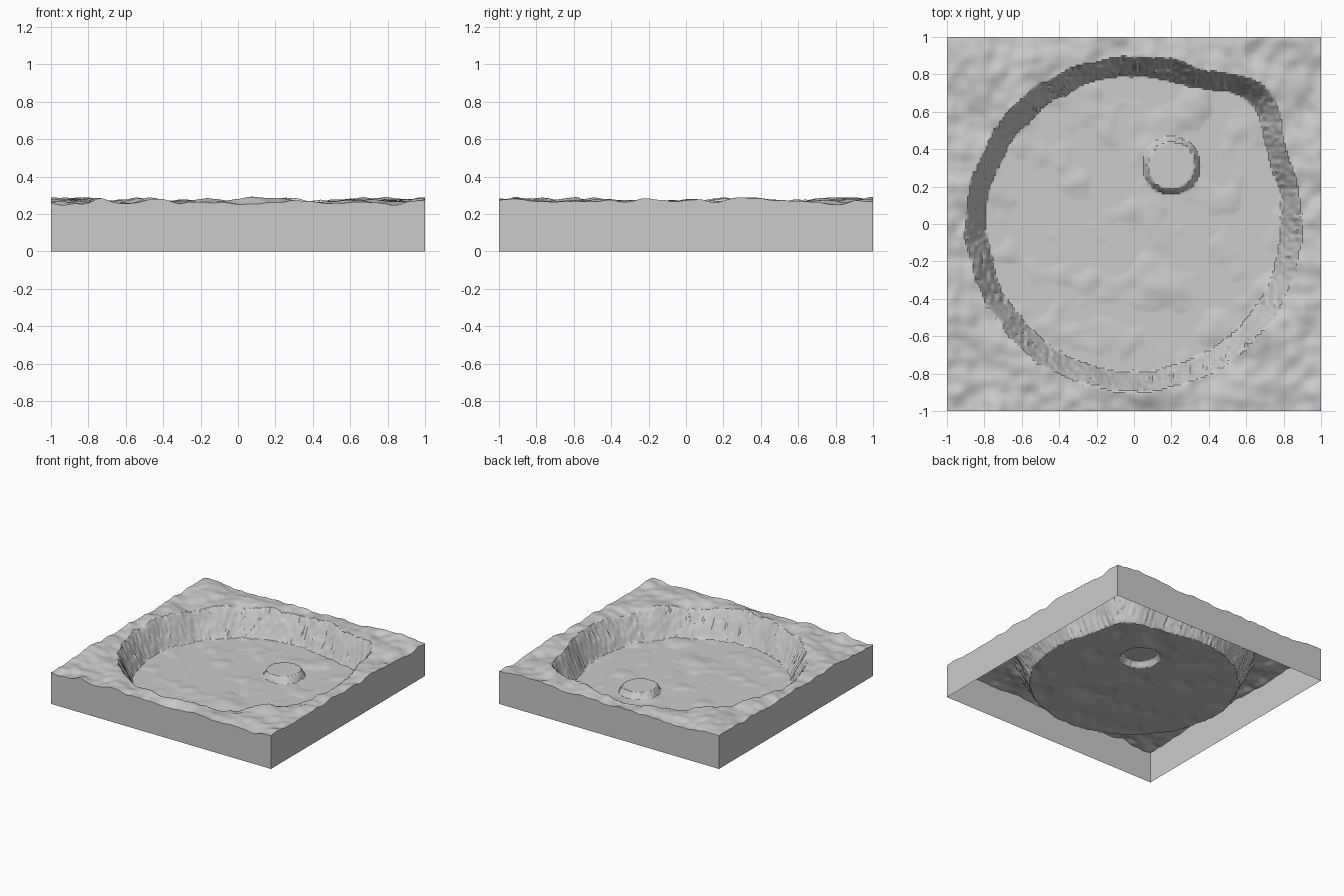
import bpy, bmesh, math
from mathutils import Vector, noise

if "Cube" in bpy.data.objects:
    bpy.data.objects.remove(bpy.data.objects["Cube"])

CELLS = 200
FLOOR, GROUND, ISLAND = 0.054, 0.268, 0.103


def ramp(a, b, t):
    return min(1.0, max(0.0, (t - a) / (b - a)))


def bumps(x, y, freq, seed):
    p = Vector((x * freq, y * freq, seed))
    return noise.noise(p) + 0.4 * noise.noise(p * 2.3)


def height(x, y):
    # Ragged banks: jitter on the distance to each rim
    jag = 0.010 * noise.noise(Vector((x * 45, y * 45, 7.0)))
    jag += 0.014 * noise.noise(Vector((x * 7, y * 7, 2.0)))
    # Round basin that bulges into a small bay in the back right
    angle = math.degrees(math.atan2(y, x))
    bulge = 0.115 * math.exp(-((angle - 46) / 13.5) ** 2)
    bank = ramp(0.79, 0.895, math.hypot(x, y) - bulge + jag)
    # Round flat-topped island
    isle = 1 - ramp(0.128, 0.153, math.hypot(x - 0.2, y - 0.312) + jag * 0.6)

    floor = FLOOR + max(0.0, 0.022 * bumps(x, y, 4.5, 3.1))
    floor += (ISLAND - floor) * isle
    ground = GROUND + 0.031 * bumps(x, y, 5.5, 11.7)
    return floor + (ground - floor) * bank


bm = bmesh.new()
# Terrain surface
bmesh.ops.create_grid(bm, x_segments=CELLS, y_segments=CELLS, size=1)
for v in bm.verts:
    v.co.z = height(v.co.x, v.co.y)

# Skirt around the tile down to z = 0, open underneath
edges = [e for e in bm.edges if e.is_boundary]
ext = bmesh.ops.extrude_edge_only(bm, edges=edges)
for v in ext["geom"]:
    if isinstance(v, bmesh.types.BMVert):
        v.co.z = 0
bmesh.ops.recalc_face_normals(bm, faces=bm.faces)
bm.faces.ensure_lookup_table()
if bm.faces[0].normal.z < 0:
    bmesh.ops.reverse_faces(bm, faces=bm.faces)

mesh = bpy.data.meshes.new("pond_terrain")
bm.to_mesh(mesh)
bm.free()
terrain = bpy.data.objects.new("pond_terrain", mesh)
bpy.context.collection.objects.link(terrain)
bpy.context.view_layer.objects.active = terrain
terrain.select_set(True)
bpy.ops.object.shade_smooth_by_angle(angle=math.radians(30))
